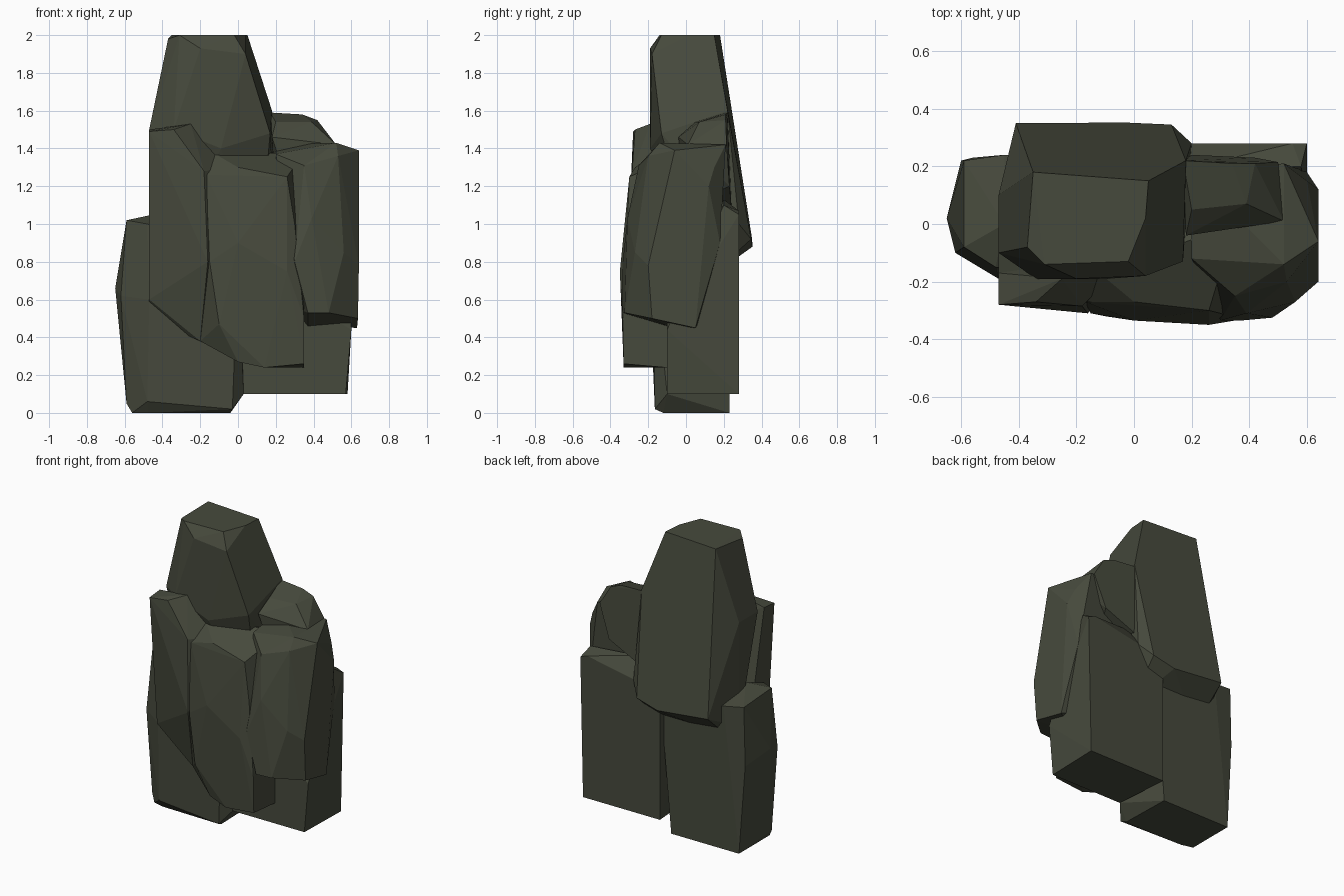
import bpy, bmesh, math

stone = bpy.data.materials.new("dark olive stone")
stone.diffuse_color = (0.062, 0.068, 0.046, 1)


def boulder(name, *corners):
    """Flat-faced chunk of rock: the convex hull of a few corners."""
    bm = bmesh.new()
    for c in corners:
        bm.verts.new(c)
    res = bmesh.ops.convex_hull(bm, input=bm.verts[:])
    junk = set(res["geom_interior"]) | set(res["geom_unused"])
    bmesh.ops.delete(bm, geom=[v for v in junk if isinstance(v, bmesh.types.BMVert)],
                     context='VERTS')
    bmesh.ops.dissolve_limit(bm, angle_limit=math.radians(4),
                             verts=bm.verts[:], edges=bm.edges[:])
    bmesh.ops.recalc_face_normals(bm, faces=bm.faces[:])
    me = bpy.data.meshes.new(name)
    bm.to_mesh(me)
    bm.free()
    me.materials.append(stone)
    ob = bpy.data.objects.new(name, me)
    bpy.context.collection.objects.link(ob)
    return ob


# tall tapering spire, leaning out at the back
boulder("spire",
        (-.35, .18, 2), (.05, .15, 2), (.04, .02, 2), (-.02, -.13, 2), (-.31, -.14, 2),
        (-.37, -.08, 1.98), (-.2, -.19, 1.93), (.04, -.18, 1.9),
        (-.34, -.19, 1.5), (-.09, -.19, 1.4), (.17, -.13, 1.48), (.18, .22, 1.6),
        (-.47, -.1, 1.5), (-.47, .1, 1.5), (-.47, .1, .8),
        (-.41, .35, .92), (-.03, .352, .88), (.13, .345, .92), (.2, .28, 1.0),
        (-.4, .1, .7), (.1, .1, .7))

# left foot of the rock
boulder("left_base",
        (-.56, -.1, 0), (-.48, -.12, 0), (-.04, -.12, 0), (-.05, .23, 0), (-.56, .23, 0),
        (-.59, -.08, .05), (-.48, -.165, .06), (-.03, -.165, .02), (.03, -.1, .1),
        (-.65, .02, .66), (-.62, -.1, .62), (-.6, .22, .6), (-.47, -.19, .6),
        (-.59, .22, 1.0), (-.59, -.08, 1.02), (-.48, -.15, 1.0), (-.45, 0, 1.05),
        (-.45, .24, .98), (.02, .24, .85), (0, -.17, .8))

# right foot, set towards the back
boulder("right_base",
        (.03, -.1, .1), (.57, -.1, .1), (.58, .28, .1), (0, .28, .1),
        (.6, -.1, .44), (.6, .28, 1.05), (.55, .28, 1.07), (.18, .28, 1.0),
        (.22, .2, 1.13), (.58, .2, 1.1), (0, .28, .85), (0, -.1, .8))

# ledge in front of the spire
boulder("left_shoulder",
        (-.47, -.28, 1.49), (-.34, -.27, 1.5), (-.25, -.19, 1.53), (-.47, -.17, 1.5),
        (-.13, -.18, 1.36), (-.18, -.285, 1.28), (-.16, -.31, .8), (-.2, -.2, .38),
        (-.47, -.2, .6), (-.47, -.1, .5), (-.1, -.1, .4), (-.47, 0, .7), (0, -.1, 1.3))

# bulging front face
boulder("front_slab",
        (-.17, -.27, 1.26), (0, -.27, 1.3), (.26, -.3, 1.25), (-.12, -.17, 1.37),
        (.05, -.17, 1.34), (.3, -.31, 1.0), (.26, -.35, .75), (0, -.335, .9),
        (-.15, -.31, .8), (-.1, -.32, .47), (0, -.3, .27), (.14, -.33, .24),
        (.35, -.33, .26), (.35, -.335, .5), (-.2, -.2, .38), (-.1, -.05, .4),
        (.35, -.1, .24), (-.1, 0, 1.32), (.35, 0, 1.38), (0, -.15, .27))

# right flank, overhanging the right foot
boulder("right_slab",
        (.52, -.14, 1.43), (.64, -.06, 1.39), (.52, .21, 1.42), (.6, .15, 1.3),
        (.64, .12, 1.2), (.6, .18, .9), (.63, .05, .45), (.635, -.18, .5),
        (.64, -.2, .78), (.56, -.27, .85), (.48, -.325, .53), (.37, -.335, .53),
        (.37, -.1, .46), (.35, -.25, 1.31), (.39, -.31, 1.03), (.3, -.335, .8),
        (.2, -.12, 1.37), (.2, .18, 1.42), (.2, .15, .6), (.53, -.2, 1.36))

# small block beside the spire
boulder("top_block",
        (.17, .22, 1.59), (.34, .21, 1.58), (.42, .21, 1.55), (.39, .07, 1.54),
        (.2, .05, 1.54), (.18, -.04, 1.46), (.52, .01, 1.42), (.5, .215, 1.42),
        (.2, .24, 1.1), (.42, .23, 1.2), (.3, 0, 1.1))
